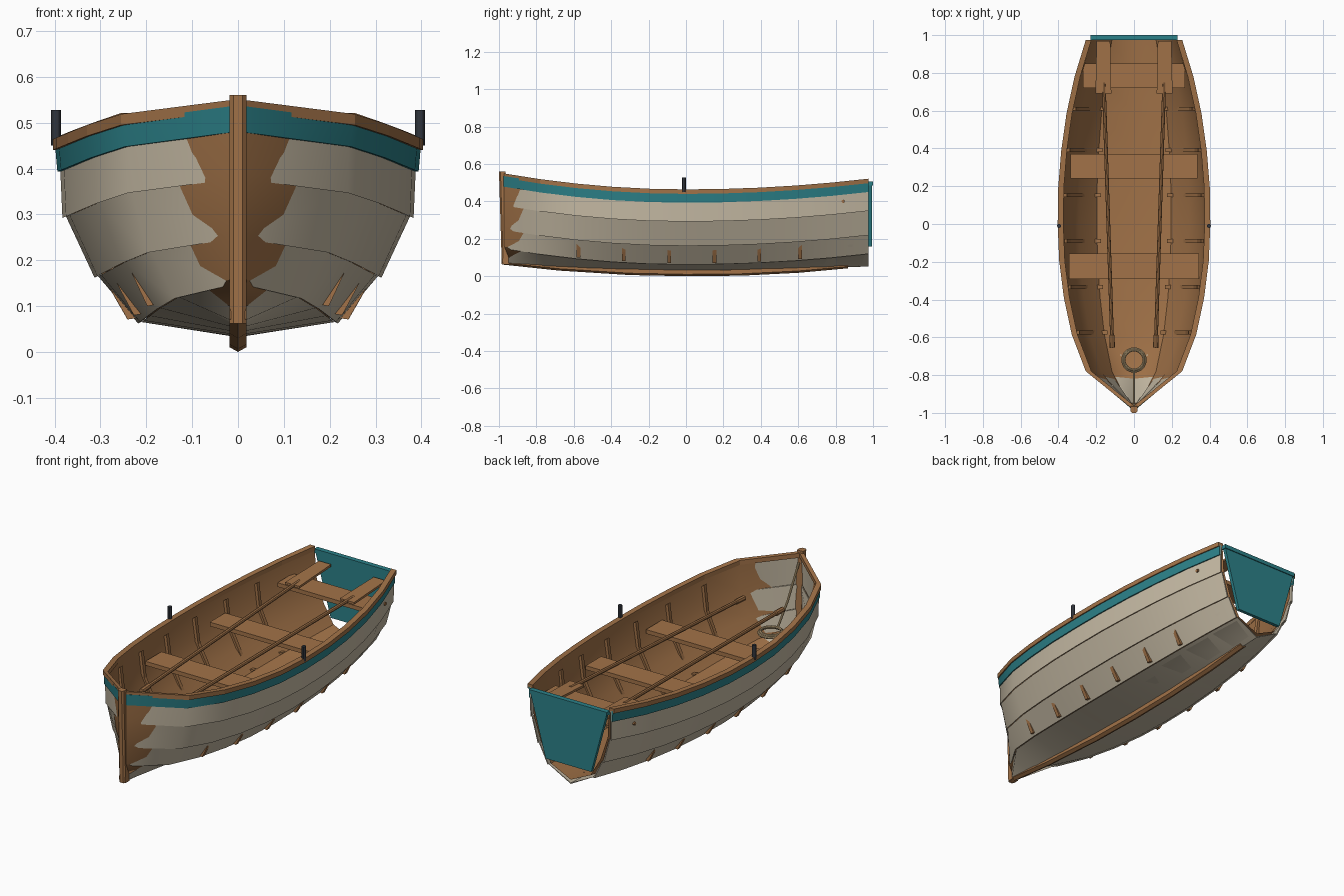
import bpy, math
from mathutils import Vector

if "Cube" in bpy.data.objects:
    bpy.data.objects.remove(bpy.data.objects["Cube"])

def mat(name, c):
    m = bpy.data.materials.new(name)
    m.diffuse_color = (*c, 1)
    m.use_nodes = True
    m.node_tree.nodes["Principled BSDF"].inputs["Base Color"].default_value = m.diffuse_color
    return m

WOOD = mat("wood", (0.36, 0.17, 0.065))
TAN = mat("painted_plank", (0.56, 0.49, 0.37))
TEAL = mat("teal_paint", (0.025, 0.22, 0.25))
IRON = mat("iron", (0.03, 0.035, 0.045))
ROPE = mat("rope", (0.50, 0.37, 0.20))

def finish(ob, m, mirror=False, smooth=False):
    ob.data.materials.append(m)
    if mirror:
        ob.modifiers.new("mirror", 'MIRROR')
    if smooth:
        bpy.ops.object.select_all(action='DESELECT')
        ob.select_set(True)
        bpy.context.view_layer.objects.active = ob
        bpy.ops.object.shade_smooth_by_angle(angle=math.radians(30))
    return ob

def loft(name, rings, m, mirror=False, smooth=False, closed=True):
    """Skin a row of matching rings; closed rings get end caps."""
    n, verts, faces = len(rings[0]), [p for r in rings for p in r], []
    for i in range(len(rings) - 1):
        for j in range(n if closed else n - 1):
            k = (j + 1) % n
            faces.append((i*n + j, i*n + k, (i+1)*n + k, (i+1)*n + j))
    if closed:
        faces += [tuple(range(n))[::-1], tuple(range(len(verts) - n, len(verts)))]
    me = bpy.data.meshes.new(name)
    me.from_pydata(verts, [], faces)
    import bmesh
    bm = bmesh.new()
    bm.from_mesh(me)
    bmesh.ops.recalc_face_normals(bm, faces=bm.faces)
    bm.to_mesh(me)
    bm.free()
    ob = bpy.data.objects.new(name, me)
    bpy.context.collection.objects.link(ob)
    return finish(ob, m, mirror, smooth)

def box(name, x0, x1, y0, y1, z0, z1, m, mirror=False):
    r = lambda y: [(x0, y, z0), (x1, y, z0), (x1, y, z1), (x0, y, z1)]
    return loft(name, [r(y0), r(y1)], m, mirror)

def rod(name, pts, radii, m, mirror=False, n=8):
    """Round bar through points; ring plane follows the bar direction."""
    d = (Vector(pts[-1]) - Vector(pts[0])).to_track_quat('Z', 'Y')
    rings = [[Vector(p) + d @ Vector((r*math.cos(a), r*math.sin(a), 0))
              for a in (2*math.pi*i/n for i in range(n))] for p, r in zip(pts, radii)]
    return loft(name, rings, m, mirror, True)

# Hull shape: stations, beam at each, midship section and sheer curve
YS = [-0.975, -0.78, -0.585, -0.39, -0.195, 0, 0.195, 0.39, 0.585, 0.78, 0.975]
BEAM = [0, 0.243, 0.318, 0.36, 0.385, 0.393, 0.39, 0.374, 0.346, 0.303, 0.243]
SECTION = [(0.0, 0.035), (0.21, 0.065), (0.305, 0.165), (0.375, 0.295), (0.39, 0.45)]

def scale(y):
    for i in range(len(YS) - 1):
        if y <= YS[i + 1]:
            t = (y - YS[i]) / (YS[i + 1] - YS[i])
            return (BEAM[i] + t*(BEAM[i + 1] - BEAM[i])) / 0.393
    return BEAM[-1] / 0.393

def rise(y):
    return (0.09 if y < 0 else 0.06) * y * y

def at(p, y, dx=0.0, dz=0.0):
    k = 0.35 if p[0] == 0 else 1
    return (p[0]*scale(y) + dx, y, p[1] + k*rise(y) + dz)

# Overlapping outer strakes
for i in range(4):
    lo, hi = SECTION[i], SECTION[i + 1]
    o = 0.0 if i == 0 else 0.008
    loft("strake_%d" % (i + 1), [[at(lo, y, o, -0.003), at(hi, y), at(hi, y, -0.005),
         at(lo, y, o - 0.006)] for y in YS], TAN, True, True)

# Teal sheer strake
loft("sheer_band", [[at((0.386, 0.393), y, b), at((0.391, 0.45), y, b),
     at((0.391, 0.45), y, b - 0.012), at((0.386, 0.393), y, b - 0.012)]
     for y in YS for b in [0.018 if y < -0.9 else 0.008]], TEAL, True, True)

# Inner wooden skin, flaring through the planks at the bow
loft("inner_skin", [[at((0, 0.055), y)] + [at(p, y, 0.016 if y < -0.9 else -0.013, 0.008 if p[1] < 0.4 else 0)
     for p in SECTION[1:]] for y in YS], WOOD, True, True, closed=False)

# Gunwale rail
R = SECTION[-1]
loft("gunwale", [[at(R, y, -0.016, -0.010), at(R, y, 0.014, -0.010),
     at(R, y, 0.014, 0.014), at(R, y, -0.016, 0.014)] for y in YS], WOOD, True)

# Stem post and keel
def stem_ring(z, y0, y1):
    return [(-0.018, y1, z), (-0.018, y0 + 0.008, z), (-0.010, y0, z),
            (0.010, y0, z), (0.018, y0 + 0.008, z), (0.018, y1, z)]
loft("stem", [stem_ring(0.062, -0.985, -0.945), stem_ring(0.56, -1.0, -0.965)], WOOD)
loft("keel", [[(-0.018, y, z + 0.032), (-0.018, y, z + 0.010), (0, y, z),
     (0.018, y, z + 0.010), (0.018, y, z + 0.032)] for y, z in
     [(-0.98, 0.062), (-0.68, 0.030), (-0.3, 0.006), (0, 0.0), (0.3, 0.003), (0.6, 0.018), (0.865, 0.042)]], WOOD)

# Transom board with a raised top edge
loft("transom", [[(-0.135, y, 0.16), (0.135, y, 0.16), (0.23, y, 0.505), (-0.23, y, 0.505)]
     for y in (0.977, 0.995)], TEAL)
box("transom_cap", -0.23, 0.23, 0.973, 1.0, 0.485, 0.506, TEAL)

# Ribs, poking through at the turn of the bilge
for i, y in enumerate([-0.575, -0.333, -0.09, 0.152, 0.392, 0.61]):
    rings = []
    for p in [(0.19, 0.078), (0.243, 0.070), (0.272, 0.12), (0.352, 0.27), (0.372, 0.41)]:
        x, _, z = at(p, y)
        rings.append([(x, y - 0.01, z), (x, y + 0.01, z),
                      (x - 0.014, y + 0.01, z + 0.012), (x - 0.014, y - 0.01, z + 0.012)])
    loft("rib_pair_%d" % (i + 1), rings, WOOD, True)

# Seats
for name, w, y0, y1, z in [("front_seat", 0.345, -0.29, -0.155, 0.355),
                           ("middle_seat", 0.335, 0.24, 0.37, 0.365),
                           ("stern_seat", 0.27, 0.72, 0.85, 0.41)]:
    box(name, -w, w, y0, y1, z - 0.022, z, WOOD)

# Oars lying on the seats
rod("oar_shafts", [(0.115, -0.655, 0.395), (0.117, -0.59, 0.398), (0.117, -0.585, 0.398), (0.16, 0.75, 0.438)],
    [0.014, 0.014, 0.010, 0.010], WOOD, True)
loft("oar_blades", [[(c - w, y, z), (c + w, y, z), (c + w, y, z + 0.012), (c - w, y, z + 0.012)]
     for y, c, w, z in [(0.69, 0.162, 0.042, 0.430), (0.968, 0.162, 0.036, 0.440)]], WOOD, True)

# Oarlock pins and drain holes
rod("oarlocks", [(0.397, -0.01, 0.45), (0.397, -0.01, 0.528)], [0.0105, 0.0105], IRON, True, 12)
hx = at((0.386, 0.36), 0.84)[0]
rod("side_plugs", [(hx - 0.012, 0.84, 0.40), (hx + 0.008, 0.84, 0.40)], [0.009, 0.009], WOOD, True)

# Coiled rope and the line to the stem
for i, (r, z) in enumerate([(0.06, 0.215), (0.052, 0.223)]):
    bpy.ops.mesh.primitive_torus_add(location=(0, -0.72, z), major_radius=r, minor_radius=0.007,
                                     major_segments=24, minor_segments=8)
    ob = bpy.context.object
    ob.name = "rope_coil_%d" % (i + 1)
    finish(ob, ROPE, smooth=True)
rod("rope_line", [(0, -0.775, 0.22), (0, -0.86, 0.33), (0, -0.955, 0.50)], [0.006] * 3, ROPE)
